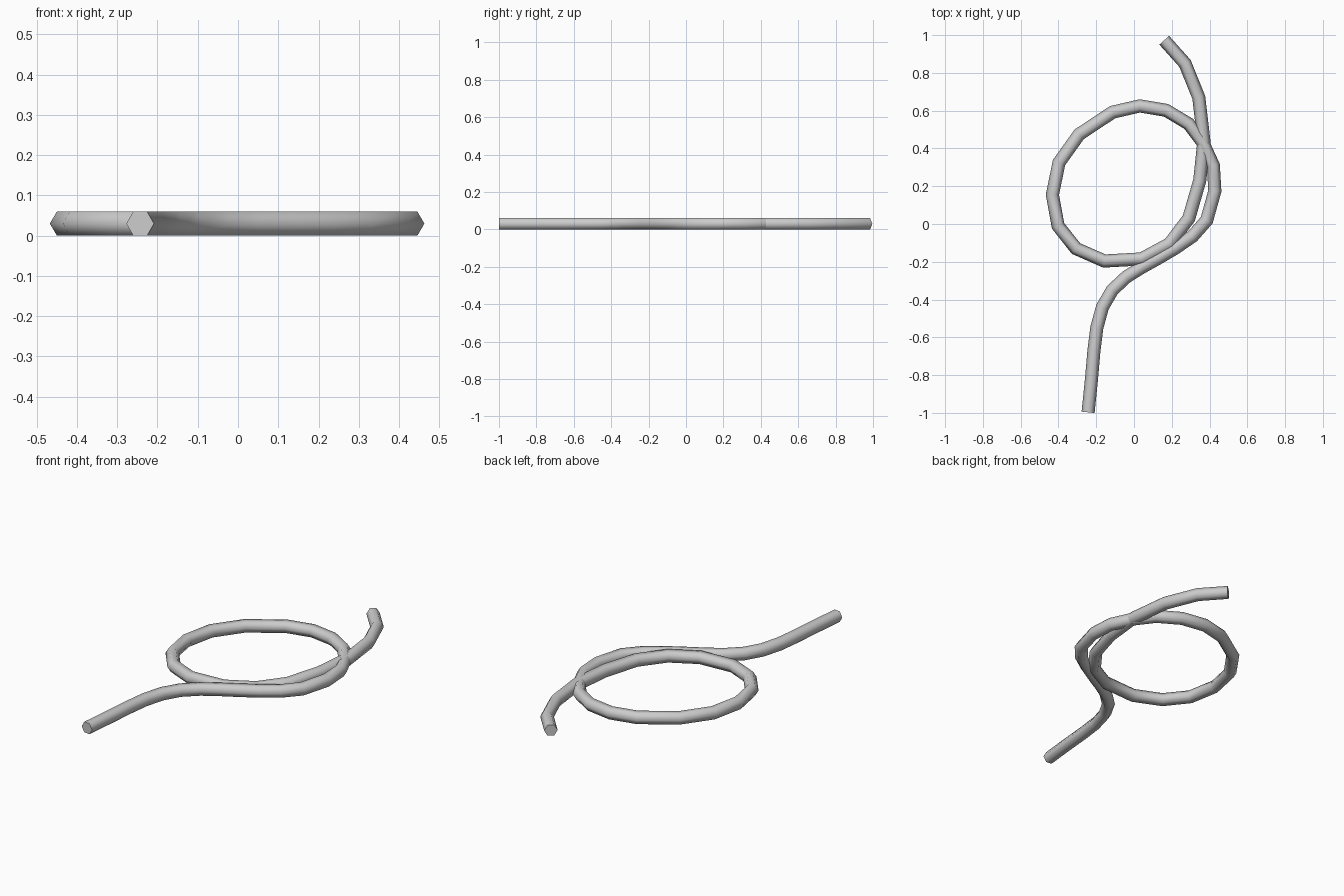
import bpy, bmesh, math
from mathutils import Vector

if "Cube" in bpy.data.objects:
    bpy.data.objects.remove(bpy.data.objects["Cube"])

SIDES = 6
RADIUS = 0.0346
HALF_HEIGHT = RADIUS * math.cos(math.pi / 6)

# centre line of the looped rope, seen from above
PATH = [(-0.243, -0.997), (-0.225, -0.82), (-0.212, -0.67), (-0.197, -0.55),
        (-0.167, -0.44), (-0.115, -0.35), (-0.04, -0.28), (0.04, -0.23),
        (0.13, -0.18), (0.22, -0.127), (0.31, -0.065), (0.385, 0.02),
        (0.428, 0.175), (0.42, 0.31), (0.365, 0.43), (0.29, 0.53),
        (0.17, 0.602), (0.03, 0.625), (-0.113, 0.592), (-0.29, 0.475),
        (-0.397, 0.325), (-0.432, 0.155), (-0.402, -0.01), (-0.307, -0.13),
        (-0.157, -0.196), (0.04, -0.185), (0.188, -0.105), (0.29, 0.03),
        (0.348, 0.23), (0.37, 0.44), (0.343, 0.67), (0.27, 0.85), (0.16, 0.973)]


def sweep_tube(name, path):
    """Six-sided tube with mitred joints along a flat path."""
    pts = [Vector((x, y, HALF_HEIGHT)) for x, y in path]
    bm = bmesh.new()
    rings = []
    for i, p in enumerate(pts):
        d_in = (p - pts[i - 1]).normalized() if i else (pts[1] - p).normalized()
        d_out = (pts[i + 1] - p).normalized() if i < len(pts) - 1 else d_in
        tangent = (d_in + d_out).normalized()
        side = Vector((tangent.y, -tangent.x, 0)) / tangent.dot(d_in)
        ring = []
        for k in range(SIDES):
            a = math.tau * k / SIDES
            ring.append(bm.verts.new(p + side * RADIUS * math.cos(a)
                                     + Vector((0, 0, RADIUS * math.sin(a)))))
        rings.append(ring)
    for r0, r1 in zip(rings, rings[1:]):
        for k in range(SIDES):
            n = (k + 1) % SIDES
            bm.faces.new((r0[k], r0[n], r1[n], r1[k])).smooth = True
    # flat end caps
    bm.faces.new(rings[0])
    bm.faces.new(rings[-1])
    bmesh.ops.recalc_face_normals(bm, faces=bm.faces[:])
    # crisp rims so the caps stay flat
    for e in bm.edges:
        if any(len(f.verts) == SIDES for f in e.link_faces):
            e.smooth = False
    mesh = bpy.data.meshes.new(name)
    bm.to_mesh(mesh)
    bm.free()
    obj = bpy.data.objects.new(name, mesh)
    bpy.context.collection.objects.link(obj)
    return obj


sweep_tube("looped_rope", PATH)
